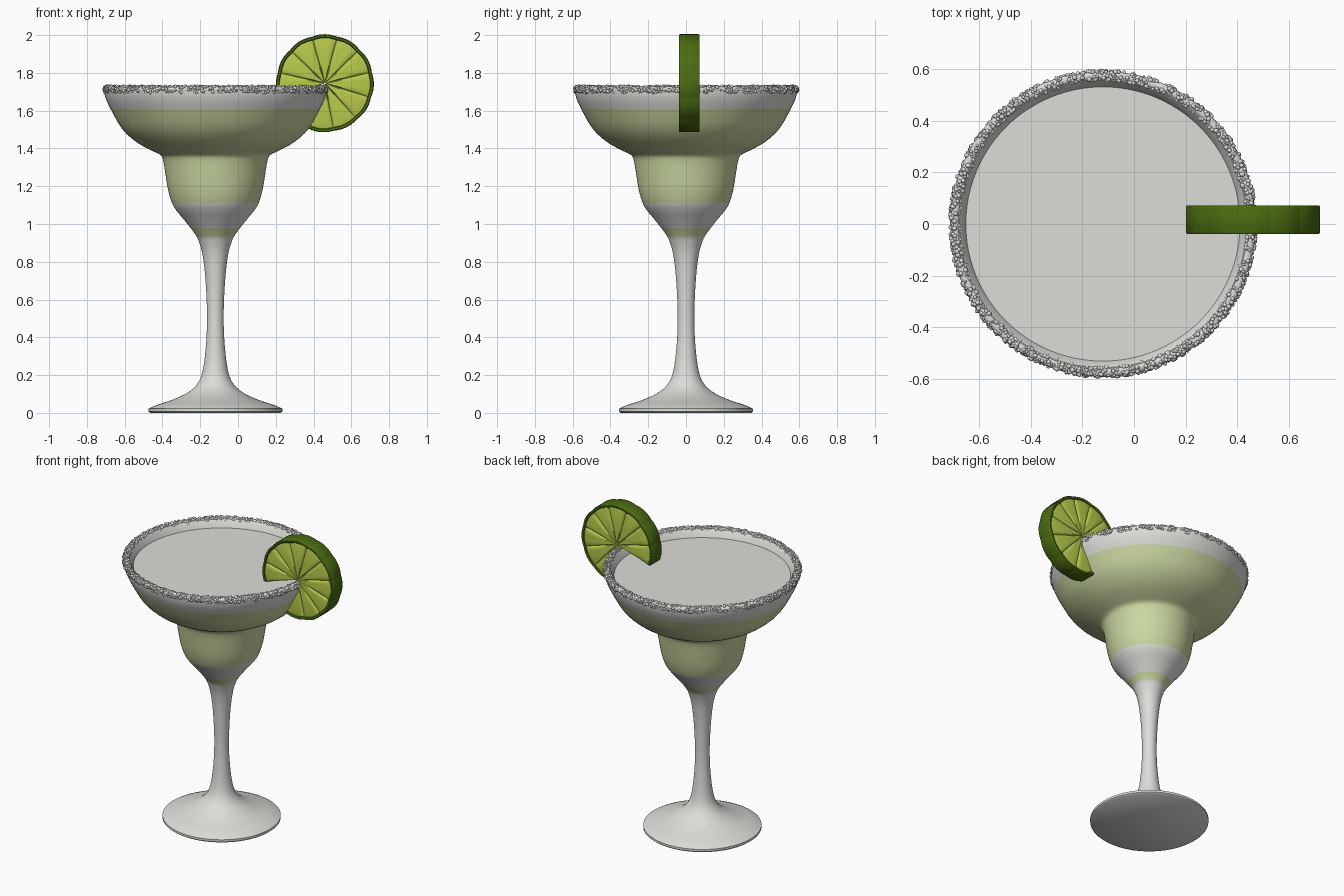
import bpy, bmesh, math, random
from mathutils import Vector, Matrix

if "Cube" in bpy.data.objects:
    bpy.data.objects.remove(bpy.data.objects["Cube"])

random.seed(4)
CX = -0.12  # glass axis


def mat(name, rgb):
    m = bpy.data.materials.new(name)
    m.diffuse_color = (*rgb, 1)
    m.use_nodes = True
    m.node_tree.nodes["Principled BSDF"].inputs["Base Color"].default_value = m.diffuse_color
    return m


glass = mat("frosted glass", (0.72, 0.72, 0.69))
drink = mat("pale green drink", (0.60, 0.69, 0.36))
salt = mat("salt white", (0.72, 0.72, 0.70))
flesh = mat("lime flesh", (0.48, 0.60, 0.07))
rind = mat("lime rind", (0.07, 0.15, 0.005))


def make(name, bm, mats, angle=40):
    bmesh.ops.recalc_face_normals(bm, faces=bm.faces)
    me = bpy.data.meshes.new(name)
    bm.to_mesh(me)
    bm.free()
    ob = bpy.data.objects.new(name, me)
    bpy.context.collection.objects.link(ob)
    for m in mats:
        me.materials.append(m)
    bpy.ops.object.select_all(action='DESELECT')
    ob.select_set(True)
    bpy.context.view_layer.objects.active = ob
    bpy.ops.object.shade_smooth_by_angle(angle=math.radians(angle))
    return ob


def smooth_path(pts, n=3):
    """Catmull-Rom curve through the points."""
    P = [Vector(p) for p in [pts[0]] + pts + [pts[-1]]]
    out = []
    for a, b, c, d in zip(P, P[1:], P[2:], P[3:]):
        for i in range(n):
            t = i / n
            out.append(0.5 * (2 * b + (c - a) * t + (2 * a - 5 * b + 4 * c - d) * t * t
                              + (3 * b - a - 3 * c + d) * t ** 3))
    return out + [P[-1]]


def lathe(profile, steps=96):
    bm = bmesh.new()
    rings = []
    for r, z in profile:
        rings.append([bm.verts.new((CX + r * math.cos(2 * math.pi * k / steps),
                                    r * math.sin(2 * math.pi * k / steps), z))
                      for k in range(steps)])
    for A, B in zip(rings, rings[1:]):
        for k in range(steps):
            j = (k + 1) % steps
            bm.faces.new((A[k], A[j], B[j], B[k]))
    return bm, rings


# Glass: foot, stem, cup and wide bowl, with the drink showing in bands
outer = smooth_path([
    (0.355, 0.022), (0.31, 0.042), (0.22, 0.072), (0.135, 0.115), (0.085, 0.17),
    (0.062, 0.25), (0.048, 0.38), (0.044, 0.5), (0.047, 0.62), (0.056, 0.75),
    (0.07, 0.85), (0.088, 0.91), (0.10, 0.935), (0.128, 0.975), (0.172, 1.03),
    (0.205, 1.07), (0.229, 1.11), (0.25, 1.18), (0.265, 1.27), (0.275, 1.33),
    (0.29, 1.365), (0.34, 1.39), (0.42, 1.435), (0.495, 1.505), (0.555, 1.61),
    (0.582, 1.67), (0.59, 1.715)])
profile = [Vector((0.345, 0.0)), Vector((0.355, 0.008))] + outer + [
    Vector((0.58, 1.722)), Vector((0.555, 1.722)), Vector((0.545, 1.71)), Vector((0.53, 1.675))]
bm, rings = lathe(profile)
bm.faces.new(rings[0])
for f in bm.faces:
    z = f.calc_center_median().z
    f.material_index = int(0.935 < z < 0.975 or 1.11 < z < 1.61)
make("glass", bm, [glass, drink])

# Flat surface of the filled glass
bm, rings = lathe([(0.53, 1.675), (0.02, 1.675)])
bm.faces.new(rings[-1])
make("drink_surface", bm, [glass])

# Salted rim: a ring covered with small grains
R, Z, m = 0.573, 1.711, 0.018
bm, rings = lathe([(R + m * math.cos(i * math.pi / 5), Z + m * math.sin(i * math.pi / 5))
                   for i in range(11)])
bmesh.ops.remove_doubles(bm, verts=bm.verts, dist=0.0001)
for i in range(1500):
    a, b = random.uniform(0, 2 * math.pi), random.uniform(-1.2, 3.6)
    r = R + m * math.cos(b)
    pos = Vector((CX + r * math.cos(a), r * math.sin(a), Z + m * math.sin(b)))
    rot = Matrix.Rotation(random.uniform(0, 6), 4, 'X') @ Matrix.Rotation(random.uniform(0, 6), 4, 'Z')
    bmesh.ops.create_icosphere(bm, subdivisions=1, radius=random.uniform(0.005, 0.011),
                               matrix=Matrix.Translation(pos) @ rot)
make("salt_rim", bm, [salt], 60)

# Lime wheel: ten grooved segments, the gap between the ends sits over the rim
LX, LY, LZ, LR = 0.46, 0.017, 1.745, 0.26
START, END, SEGS = math.radians(250), math.radians(558), 10
half = [(0.015, 0.046), (0.12, 0.05), (0.5, 0.052), (0.85, 0.052), (0.925, 0.048),
        (0.94, 0.053), (0.985, 0.055), (1.0, 0.048)]
section = [(r, -y) for r, y in half] + [(r, y) for r, y in reversed(half)]
n = len(half)
bm = bmesh.new()
loops = []
ts = [0, 0.04, 0.12, 0.3, 0.5, 0.7, 0.88, 0.96]
for s in range(SEGS + 1):
    for t in (ts if s < SEGS else [0]):
        a = START + (END - START) * (s + t) / SEGS
        rad = LR * (1 - 0.02 * (1 - math.sin(math.pi * t)))
        groove = 0.011 if t == 0 else 0.004 if t in (0.04, 0.96) else 0
        loop = []
        for r, y in section:
            g = groove if r < 0.9 else 0
            loop.append(bm.verts.new((LX + rad * r * math.cos(a),
                                      LY + y - math.copysign(g, y),
                                      LZ + rad * r * math.sin(a))))
        loops.append(loop)
for A, B in zip(loops, loops[1:]):
    for k in range(2 * n):
        j = (k + 1) % (2 * n)
        f = bm.faces.new((A[k], A[j], B[j], B[k]))
        f.material_index = int(4 <= k <= 2 * n - 6)
for end in (loops[0], loops[-1]):
    bm.faces.new(end)
make("lime_wheel", bm, [flesh, rind], 35)
